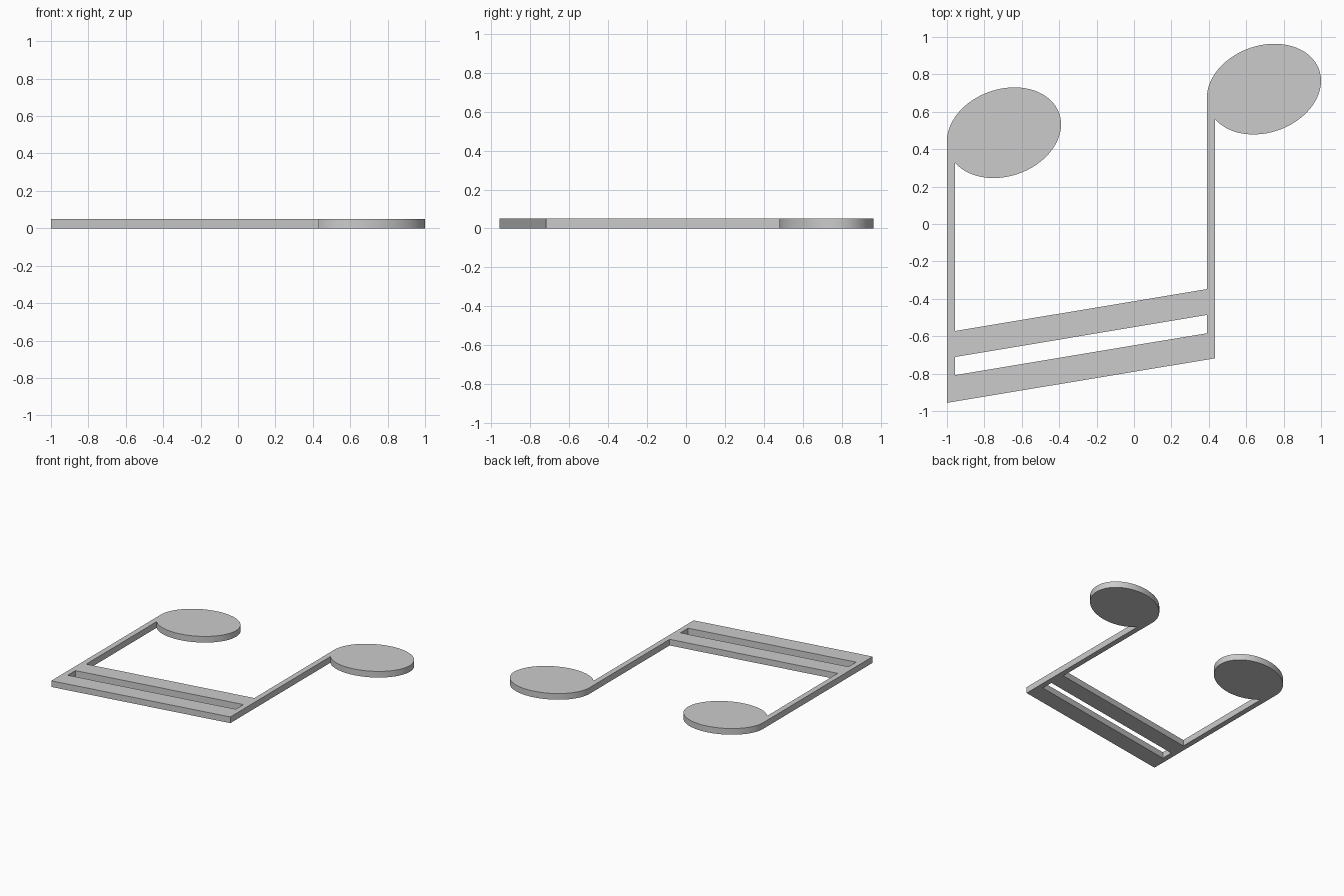
import bpy, bmesh
from math import acos, cos, sin, pi

if "Cube" in bpy.data.objects:
    bpy.data.objects.remove(bpy.data.objects["Cube"])

THICK = 0.05      # plate thickness
STEM = 0.044      # stem width
RX, SKEW, RY = 0.305, 0.0445, 0.2383   # tilted oval head
LEFT, RIGHT = -1.0, 0.39               # outer stem edges


def head_arc(stem_x, cy, steps=64):
    """Tilted oval from the stem's inner edge round to the stem's outer edge."""
    cx = stem_x + RX
    start = -acos((STEM - RX) / RX)
    pts = []
    for i in range(steps + 1):
        u = start + (pi - start) * i / steps
        pts.append((cx + RX * cos(u), cy + SKEW * cos(u) + RY * sin(u)))
    return pts


# Outline: lower beam edge, right stem and head, upper beam edge, left stem and head
outline = [(LEFT, -0.956), (RIGHT + STEM, -0.718)]
outline += head_arc(RIGHT, 0.721)
outline += [(RIGHT, -0.348), (LEFT + STEM, -0.572)]
outline += head_arc(LEFT, 0.488)

# Slot between the two beams
slot = [(LEFT + STEM, -0.808), (RIGHT, -0.584), (RIGHT, -0.486), (LEFT + STEM, -0.711)]

# Filled, extruded 2D curve
curve = bpy.data.curves.new("beamed_notes", 'CURVE')
curve.dimensions = '2D'
curve.fill_mode = 'BOTH'
curve.extrude = THICK / 2
for loop in (outline, slot):
    spline = curve.splines.new('POLY')
    spline.points.add(len(loop) - 1)
    for p, (x, y) in zip(spline.points, loop):
        p.co = (x, y, THICK / 2, 1)
    spline.use_cyclic_u = True

notes = bpy.data.objects.new("beamed_notes", curve)
bpy.context.collection.objects.link(notes)
notes.location.z = THICK / 2
bpy.context.view_layer.objects.active = notes
notes.select_set(True)
bpy.ops.object.convert(target='MESH')
notes = bpy.context.object

# Weld caps to walls and settle the plate on the ground
bm = bmesh.new()
bm.from_mesh(notes.data)
bmesh.ops.remove_doubles(bm, verts=bm.verts, dist=1e-5)
bmesh.ops.recalc_face_normals(bm, faces=bm.faces)
low = min(v.co.z for v in bm.verts)
bmesh.ops.translate(bm, verts=bm.verts, vec=(0, 0, -low))
bm.to_mesh(notes.data)
bm.free()
notes.location.z = 0
bpy.ops.object.shade_smooth_by_angle()
